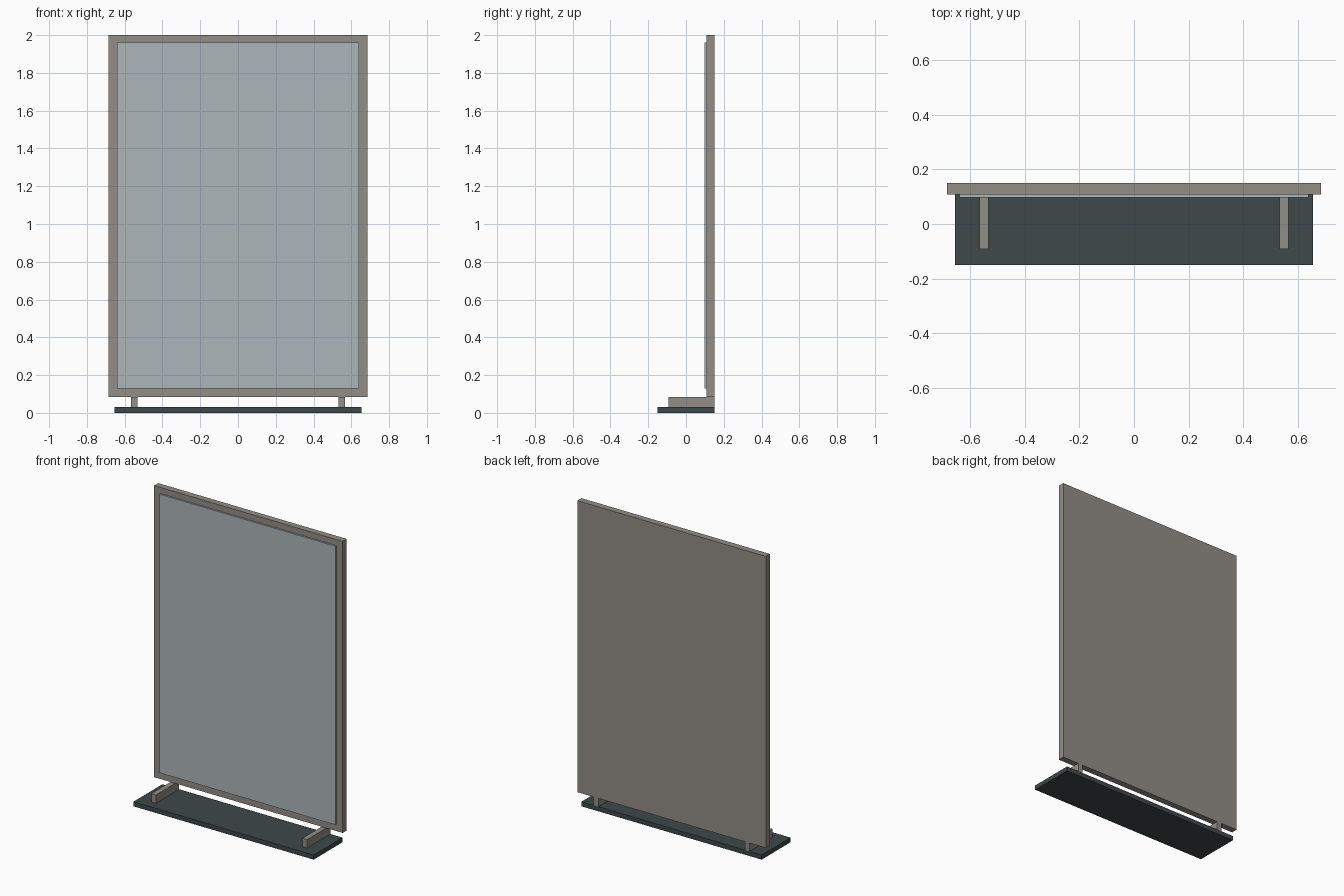
import bpy

if "Cube" in bpy.data.objects:
    bpy.data.objects.remove(bpy.data.objects["Cube"])


def material(name, color):
    m = bpy.data.materials.new(name)
    m.diffuse_color = color
    m.use_nodes = True
    m.node_tree.nodes["Principled BSDF"].inputs["Base Color"].default_value = m.diffuse_color
    return m


def box(name, lo, hi, mat):
    """Axis-aligned box between two opposite corners."""
    bpy.ops.mesh.primitive_cube_add(size=1, location=[(a + b) / 2 for a, b in zip(lo, hi)])
    ob = bpy.context.object
    ob.name = name
    ob.scale = [b - a for a, b in zip(lo, hi)]
    bpy.ops.object.transform_apply(location=False, rotation=False, scale=True)
    ob.data.materials.append(mat)
    return ob


metal = material("warm_grey_metal", (0.29, 0.27, 0.24, 1))
dark = material("dark_slate", (0.05, 0.065, 0.07, 1))
glass = material("pale_glass", (0.42, 0.47, 0.49, 1))

# Floor plate
box("base_plate", (-0.655, -0.15, 0), (0.655, 0.15, 0.03), dark)

# Support rails between plate and board
for side, x in (("left", -0.549), ("right", 0.549)):
    box("foot_rail_" + side, (x - 0.017, -0.092, 0.03), (x + 0.017, 0.15, 0.085), metal)

# Upright board with solid back
box("board_frame", (-0.685, 0.108, 0.085), (0.685, 0.15, 2.0), metal)

# Thin glass sheet standing proud of the front
box("front_panel", (-0.64, 0.097, 0.13), (0.64, 0.108, 1.96), glass)
